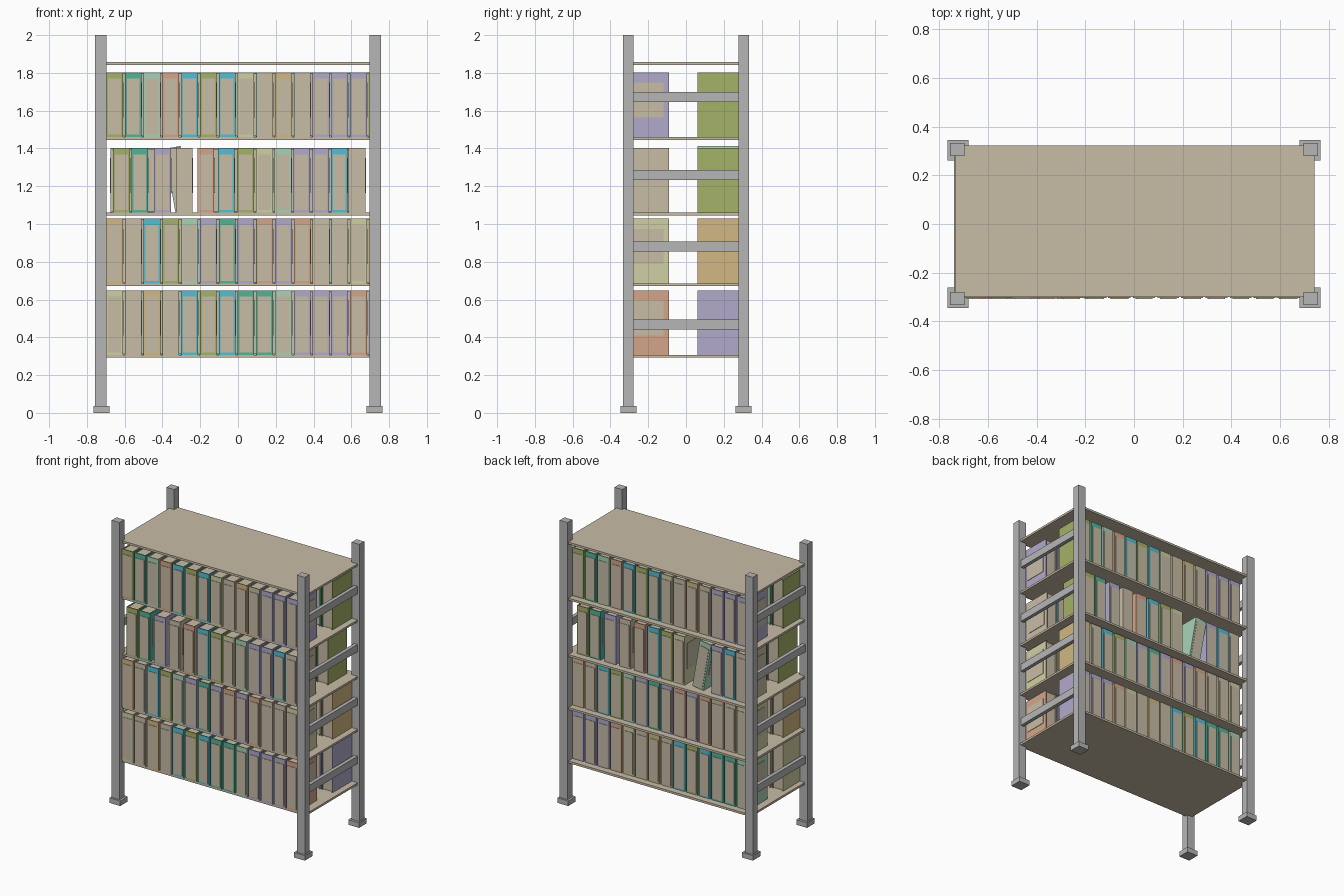
import bpy, bmesh, math
from mathutils import Matrix, Vector

if "Cube" in bpy.data.objects:
    bpy.data.objects.remove(bpy.data.objects["Cube"])


def material(name, rgb):
    lin = [((c / 255 + 0.055) / 1.055) ** 2.4 for c in rgb] + [1]
    m = bpy.data.materials.new(name)
    m.use_nodes = True
    m.diffuse_color = lin
    m.node_tree.nodes["Principled BSDF"].inputs["Base Color"].default_value = lin
    return m


MATS = {
    "grey": material("grey metal", (182, 182, 182)),
    "tan": material("tan board", (200, 188, 166)),
    "olive": material("olive", (165, 178, 104)),
    "teal": material("teal", (85, 180, 150)),
    "mint": material("mint", (168, 210, 182)),
    "salmon": material("salmon", (213, 165, 138)),
    "cyan": material("cyan", (85, 190, 210)),
    "purple": material("purple", (177, 170, 203)),
    "gold": material("gold", (210, 184, 132)),
    "khaki": material("khaki", (208, 208, 164)),
}


def add_box(bm, x, y, z, slot=0):
    """Add a box given its (min, max) range on each axis."""
    lo, hi = Vector((x[0], y[0], z[0])), Vector((x[1], y[1], z[1]))
    mat = Matrix.Translation((lo + hi) / 2) @ Matrix.Diagonal((*(hi - lo), 1))
    verts = bmesh.ops.create_cube(bm, size=1, matrix=mat)["verts"]
    for f in {f for v in verts for f in v.link_faces}:
        f.material_index = slot


def finish(bm, name, mats, matrix=Matrix()):
    me = bpy.data.meshes.new(name)
    bm.to_mesh(me)
    bm.free()
    for m in mats:
        me.materials.append(MATS[m])
    ob = bpy.data.objects.new(name, me)
    ob.matrix_world = matrix
    bpy.context.collection.objects.link(ob)
    return ob


def box(name, x, y, z, mat):
    bm = bmesh.new()
    add_box(bm, x, y, z)
    return finish(bm, name, [mat])


def span(a, b, side):
    return tuple(sorted((a * side, b * side)))


# Corner posts with square feet
for sx, lr in ((1, "left"), (-1, "right")):
    for sy, fb in ((-1, "front"), (1, "back")):
        box(f"post_{fb}_{lr}", span(0.696, 0.757, sx), span(0.279, 0.333, sy), (0.02, 2), "grey")
        box(f"foot_{fb}_{lr}", span(0.681, 0.766, sx), span(0.262, 0.346, sy), (0, 0.036), "grey")
    # End rails
    for i, z in enumerate((0.442, 0.855, 1.234, 1.646)):
        box(f"end_rail_{lr}_{i + 1}", span(0.715, 0.741, sx), (-0.29, 0.29), (z, z + 0.053), "grey")

# Shelf boards
SHELF_TOPS = (0.307, 0.686, 1.061, 1.461, 1.858)
for i, z in enumerate(SHELF_TOPS):
    box(f"shelf_{i + 1}", (-0.735, 0.742), (-0.3, 0.323), (z - 0.015, z), "tan")

# Books: spine faces -y at the origin, standing on z = 0
W, D, H, T = 0.044, 0.215, 0.342, 0.007


def book(name, colour, matrix):
    bm = bmesh.new()
    add_box(bm, (-W, W), (0, T), (0, H))                    # spine
    for s in (-1, 1):
        add_box(bm, span(W - T, W, s), (T, D), (0, H))      # cover boards
    add_box(bm, (T - W, W - T), (T, D - T), (0.004, H - 0.005), 1)   # pages
    add_box(bm, (-0.034, 0.034), (-0.003, 0.001), (0.012, 0.308), 1)  # spine label
    add_box(bm, (W - 0.001, W + 0.003), (0.028, 0.187), (0.103, 0.288), 1)  # cover label
    finish(bm, name, [colour, "tan"], matrix)


def even_row():
    return [-0.654 + 0.0994 * i for i in range(14)]


ROW_1 = "khaki tan gold tan cyan olive cyan teal teal mint purple purple purple salmon".split()
ROW_2 = ("gold tan cyan olive mint purple teal purple salmon purple "
         "salmon tan tan khaki").split()
ROW_3 = "olive teal purple tan salmon cyan olive khaki mint purple purple cyan tan".split()
ROW_4 = ("olive teal mint salmon cyan olive cyan khaki tan gold "
         "tan purple purple purple").split()
LOOSE = [-0.617, -0.52, -0.4, -0.285, -0.17, -0.063, 0.04, 0.14, 0.238, 0.337, 0.438, 0.536, 0.63]
LEANING = 8
loose_back = LOOSE[:LEANING] + [0.287] + LOOSE[LEANING + 2:]
row_3_back = ROW_3[:LEANING + 1] + ["purple", "cyan", "tan"]

# Each shelf carries a front row and a back row turned half way round
front_rows = [(ROW_1, even_row()), (ROW_2, even_row()), (ROW_3, LOOSE), (ROW_4, even_row())]
back_rows = [(ROW_1[10:] + ROW_1[:10], even_row()), (ROW_2, even_row()),
             (row_3_back, loose_back), (ROW_4, even_row())]
for side, rows in (("front", front_rows), ("back", back_rows)):
    for level, (colours, places) in enumerate(rows):
        for i, (colour, x) in enumerate(zip(colours, places)):
            place = Matrix.Translation((x, -0.305, SHELF_TOPS[level]))
            if side == "back":
                if level == 2 and i == LEANING:
                    # One book leans on its neighbour, pivoting on its lower edge
                    pivot = Matrix.Translation((W, 0, 0))
                    place = place @ pivot @ Matrix.Rotation(math.radians(10), 4, "Y") @ pivot.inverted()
                place = Matrix.Rotation(math.pi, 4, "Z") @ Matrix.Translation((0, 0.028, 0)) @ place
            book(f"book_{side}_{level + 1}_{i + 1}", colour, place)
